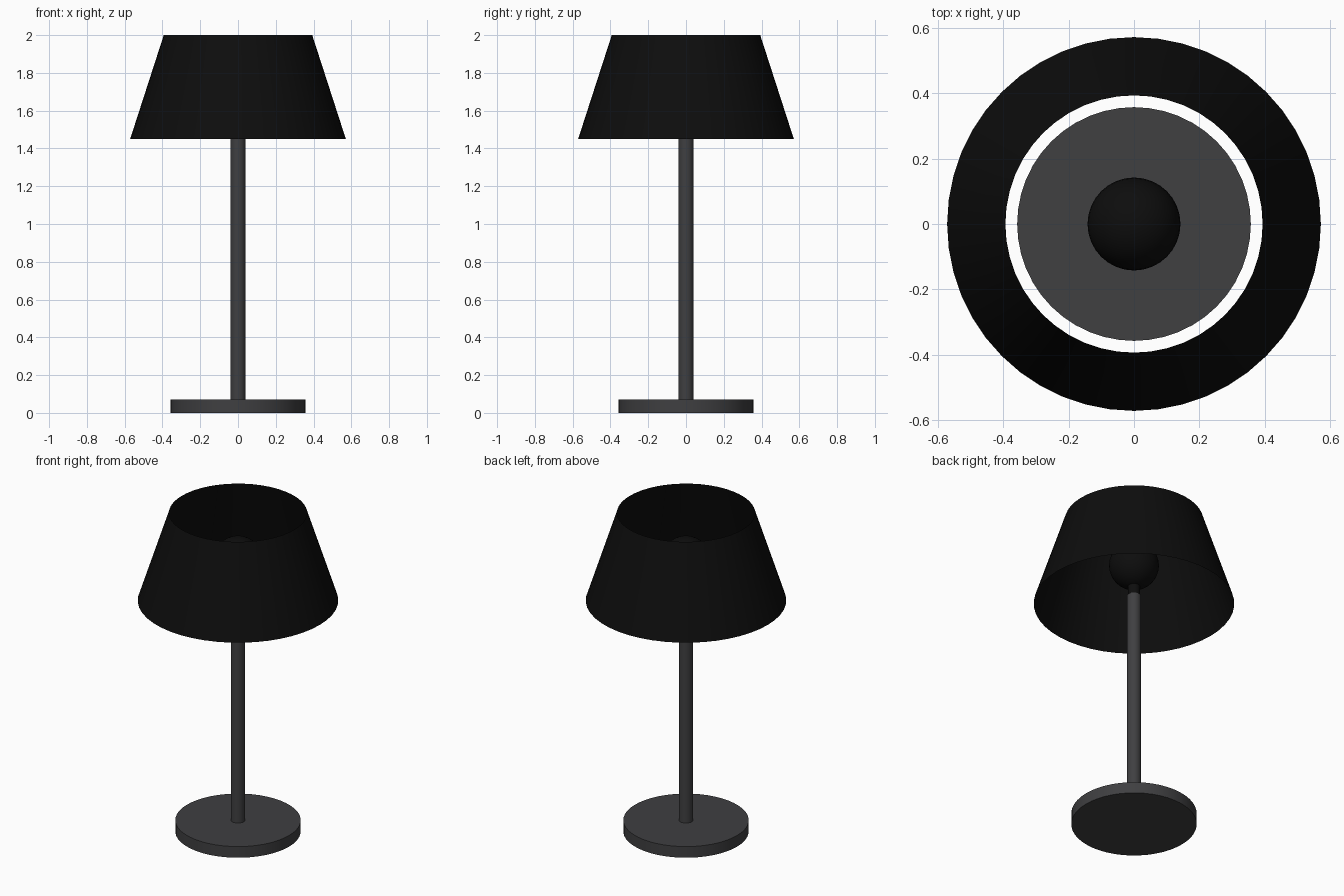
import bpy
import math

if "Cube" in bpy.data.objects:
    bpy.data.objects.remove(bpy.data.objects["Cube"])


def material(name, rgb):
    mat = bpy.data.materials.new(name)
    mat.diffuse_color = (*rgb, 1.0)
    mat.use_nodes = True
    mat.node_tree.nodes["Principled BSDF"].inputs["Base Color"].default_value = mat.diffuse_color
    return mat


metal = material("dark_metal", (0.05, 0.05, 0.053))
black = material("black_fabric", (0.004, 0.004, 0.004))


def finish(name, mat):
    obj = bpy.context.object
    obj.name = name
    obj.data.materials.append(mat)
    bpy.ops.object.shade_smooth_by_angle(angle=math.radians(40))
    return obj


def frustum(name, r_bottom, r_top, z0, z1, mat, sides=48, fill='NGON'):
    bpy.ops.mesh.primitive_cone_add(
        vertices=sides, radius1=r_bottom, radius2=r_top, depth=z1 - z0,
        end_fill_type=fill, location=(0, 0, (z0 + z1) / 2))
    return finish(name, mat)


# Round foot and straight stem
frustum("base", 0.357, 0.357, 0.0, 0.07, metal)
frustum("stem", 0.04, 0.04, 0.07, 1.50, metal, sides=24)

# Small socket joining the stem to the bulb
frustum("socket", 0.034, 0.034, 1.50, 1.57, black, sides=24)

# Bulb
bpy.ops.mesh.primitive_uv_sphere_add(segments=32, ring_count=16, radius=0.142,
                                     location=(0, 0, 1.70))
finish("bulb", black)

# Open tapered shade
frustum("shade", 0.571, 0.393, 1.45, 2.0, black, fill='NOTHING')
